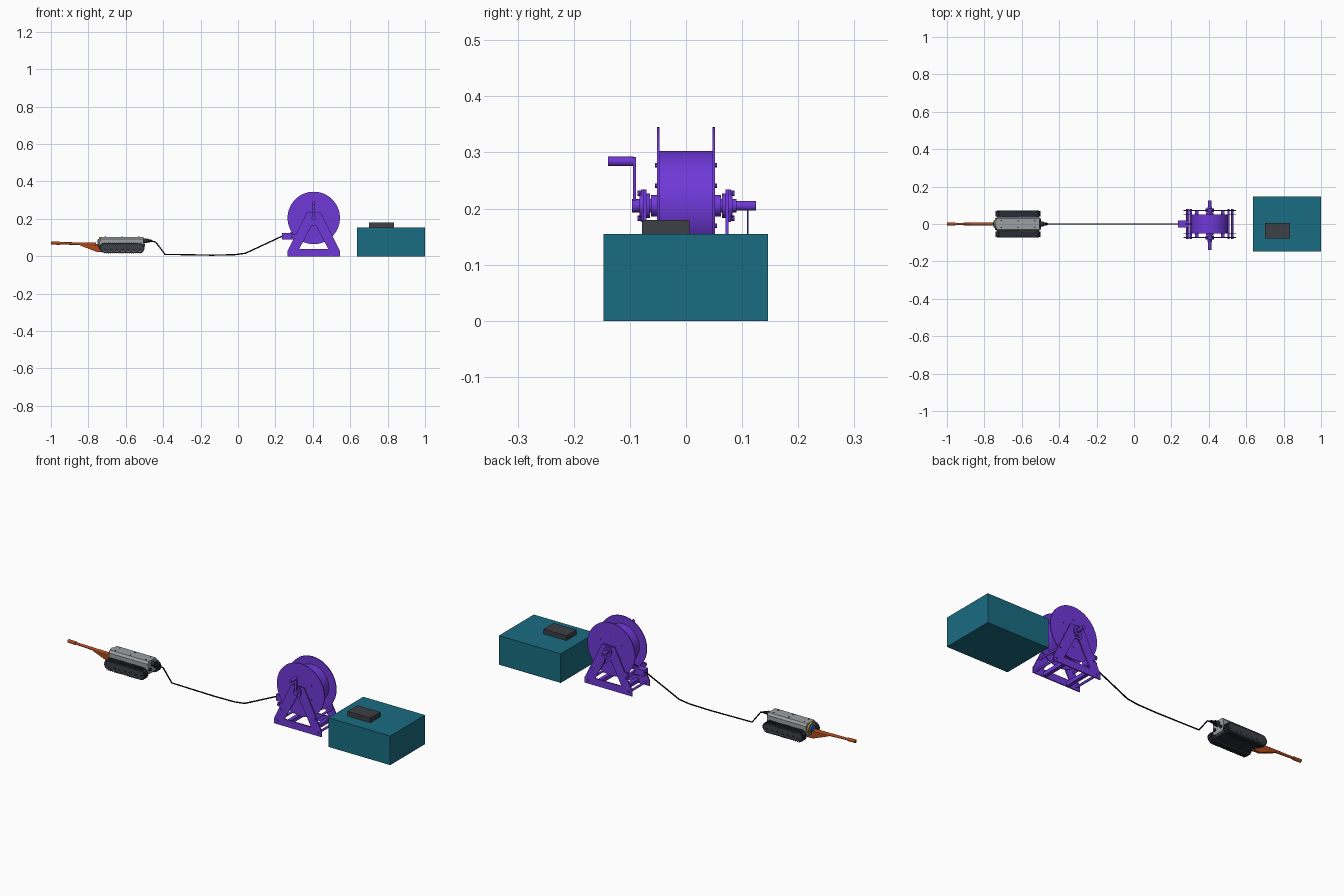
import bpy, bmesh
from math import sin, cos, pi
from mathutils import Vector

if "Cube" in bpy.data.objects:
    bpy.data.objects.remove(bpy.data.objects["Cube"])


def material(name, rgb):
    m = bpy.data.materials.new(name)
    m.diffuse_color = (*rgb, 1)
    m.use_nodes = True
    m.node_tree.nodes["Principled BSDF"].inputs["Base Color"].default_value = m.diffuse_color
    return m


TEAL = material("teal", (0.01, 0.15, 0.22))
PURPLE = material("purple", (0.16, 0.04, 0.68))
ORANGE = material("orange", (0.42, 0.07, 0.012))
DARK = material("dark", (0.02, 0.026, 0.036))
CHAR = material("charcoal", (0.045, 0.05, 0.06))
SILVER = material("silver", (0.33, 0.35, 0.36))
GOLD = material("gold", (0.55, 0.33, 0.03))
BLUE = material("blue", (0.02, 0.13, 0.65))
BLACK = material("black", (0.006, 0.006, 0.008))


def finish(name, bm, mat):
    bmesh.ops.recalc_face_normals(bm, faces=bm.faces[:])
    me = bpy.data.meshes.new(name)
    bm.to_mesh(me)
    bm.free()
    ob = bpy.data.objects.new(name, me)
    bpy.context.collection.objects.link(ob)
    me.materials.append(mat)
    return ob


def box(name, x, y, z, mat):
    bm = bmesh.new()
    bmesh.ops.create_cube(bm, size=1)
    for v in bm.verts:
        v.co = [(a + b) / 2 + c * (b - a) for (a, b), c in zip((x, y, z), v.co)]
    return finish(name, bm, mat)


def rod(name, p, q, r, mat, r2=None, n=32):
    p, q = Vector(p), Vector(q)
    bm = bmesh.new()
    bmesh.ops.create_cone(bm, cap_ends=True, segments=n, radius1=r,
                          radius2=r if r2 is None else r2, depth=(q - p).length)
    rot = (q - p).to_track_quat('Z', 'Y')
    for v in bm.verts:
        v.co = rot @ v.co + (p + q) / 2
    return finish(name, bm, mat)


def prism(name, pts, axis, lo, hi, mat):
    """Extrude an (x,z) outline along y, or a (y,z) outline along x."""
    bm = bmesh.new()
    put = (lambda p, d: (p[0], d, p[1])) if axis == 'Y' else (lambda p, d: (d, p[0], p[1]))
    f = bm.faces.new([bm.verts.new(put(p, lo)) for p in pts])
    ext = bmesh.ops.extrude_face_region(bm, geom=[f])
    shift = Vector(put((0, 0), hi - lo))
    bmesh.ops.translate(bm, vec=shift, verts=[v for v in ext['geom'] if isinstance(v, bmesh.types.BMVert)])
    return finish(name, bm, mat)


def curve(name, loops, mat, extrude=0, bevel=0):
    """Flat plate with holes (extrude) or a cable (bevel)."""
    cu = bpy.data.curves.new(name, 'CURVE')
    cu.dimensions = '2D' if extrude else '3D'
    if extrude:
        cu.fill_mode, cu.extrude = 'BOTH', extrude
    else:
        cu.bevel_depth, cu.bevel_resolution, cu.use_fill_caps = bevel, 2, True
    for pts in loops:
        s = cu.splines.new('POLY')
        s.points.add(len(pts) - 1)
        for sp, p in zip(s.points, pts):
            sp.co = (*p, 0, 1) if len(p) == 2 else (*p, 1)
        s.use_cyclic_u = bool(extrude)
    cu.materials.append(mat)
    ob = bpy.data.objects.new(name, cu)
    bpy.context.collection.objects.link(ob)
    return ob


# Control case with the handset on its lid
box("control_case", (0.636, 1.0), (-0.147, 0.146), (0, 0.155), TEAL)
box("handset", (0.70, 0.835), (-0.078, 0.006), (0.155, 0.18), CHAR)

# Cable reel: drum, flanges, axle
RX, RZ = 0.405, 0.205
rod("reel_drum", (RX, -0.049, RZ), (RX, 0.049, RZ), 0.098, PURPLE, n=64)
rod("axle", (RX, -0.095, RZ), (RX, 0.09, RZ), 0.012, PURPLE)
for s, side in ((-1, "front"), (1, "back")):
    rod(side + "_flange", (RX, s * 0.047, RZ), (RX, s * 0.0515, RZ), 0.14, PURPLE, n=64)
    rod(side + "_hub", (RX, s * 0.0515, RZ), (RX, s * 0.062, RZ), 0.019, PURPLE)
    for i in range(6):
        a = pi / 2 + i * pi / 3
        x, z = RX + 0.072 * cos(a), RZ + 0.072 * sin(a)
        rod(side + "_flange_bolt", (x, s * 0.051, z), (x, s * 0.055, z), 0.004, PURPLE, n=6)
    # A-frame side plate with a triangular window
    plate = curve(side + "_a_frame", [
        [(0.265, 0), (0.545, 0), (0.545, 0.028), (0.442, 0.234), (0.368, 0.234), (0.265, 0.028)],
        [(0.327, 0.038), (0.483, 0.038), (0.416, 0.165), (0.394, 0.165)]], PURPLE, extrude=0.003)
    plate.rotation_euler.x = pi / 2
    plate.location.y = s * 0.073
    # Bearing
    rod(side + "_bearing_inner", (RX, s * 0.064, RZ), (RX, s * 0.070, RZ), 0.022, PURPLE)
    rod(side + "_bearing", (RX, s * 0.069, RZ), (RX, s * 0.083, RZ), 0.022, PURPLE)
    prism(side + "_bearing_flange", [(RX - 0.013, RZ - 0.029), (RX + 0.013, RZ - 0.029),
          (RX + 0.022, RZ), (RX + 0.013, RZ + 0.029), (RX - 0.013, RZ + 0.029), (RX - 0.022, RZ)],
          'Y', *sorted((s * 0.074, s * 0.080)), PURPLE)
    for dz in (-0.022, 0.022):
        rod(side + "_bearing_bolt", (RX, s * 0.078, RZ + dz), (RX, s * 0.086, RZ + dz), 0.005, PURPLE, n=6)

# Cross bars tying the two side plates
for x, z in ((0.285, 0.018), (0.525, 0.018), (0.305, 0.085), (0.505, 0.085)):
    rod("cross_bar", (x, -0.08, z), (x, 0.08, z), 0.006, PURPLE, n=16)
for x in (0.335, 0.475):
    box("base_bar", (x - 0.01, x + 0.01), (-0.072, 0.072), (0.004, 0.024), PURPLE)

# Crank handle
box("crank_arm", (RX - 0.007, RX + 0.007), (-0.0945, -0.0895), (0.197, 0.292), PURPLE)
rod("crank_hub", (RX, -0.096, RZ), (RX, -0.083, RZ), 0.012, PURPLE)
rod("crank_grip", (RX, -0.139, 0.284), (RX, -0.094, 0.284), 0.0085, PURPLE)

# Rotary coupling and its anti-rotation strut
rod("rotary_coupling", (RX, 0.085, RZ), (RX, 0.125, RZ), 0.0088, PURPLE)
curve("coupling_strut", [[(RX, 0.11, 0.205), (RX, 0.11, 0.15), (RX, 0.073, 0.15)]], PURPLE, bevel=0.0015)

# Cable guide and its bracket
box("cable_guide", (0.236, 0.298), (-0.018, 0.018), (0.09, 0.124), PURPLE)
rod("guide_bar", (0.292, -0.08, 0.107), (0.292, 0.08, 0.107), 0.006, PURPLE, n=16)
for s in (-1, 1):
    box("guide_bracket", (0.286, 0.325), (s * 0.073 - 0.003, s * 0.073 + 0.003), (0.097, 0.117), PURPLE)

# Tether lying on the ground
curve("tether", [[(0.33, 0, 0.14), (0.235, 0, 0.107), (0.04, 0, 0.016), (-0.02, 0, 0.008), (-0.14, 0, 0.006),
                  (-0.39, 0, 0.01), (-0.44, 0, 0.076), (-0.47, 0, 0.083)]], BLACK, bevel=0.0035)

# Crawler body
BODY = [(-0.029, 0.104), (0.029, 0.104), (0.038, 0.092), (0.038, 0.05), (0.029, 0.036),
        (-0.029, 0.036), (-0.038, 0.05), (-0.038, 0.092)]
prism("crawler_body", BODY, 'X', -0.735, -0.505, SILVER)
box("belly_plate", (-0.72, -0.52), (-0.04, 0.04), (0.028, 0.037), DARK)
for x in (-0.71, -0.62, -0.53):
    for y in (-0.018, 0.018):
        rod("lid_screw", (x, y, 0.103), (x, y, 0.1055), 0.004, CHAR, n=12)

# Camera lens in the nose
rod("lens_ring", (-0.744, 0, 0.072), (-0.732, 0, 0.072), 0.031, GOLD)
rod("lens", (-0.750, 0, 0.072), (-0.738, 0, 0.072), 0.018, BLUE, r2=0.025)

# Rear panel connectors
rod("tether_plug", (-0.507, 0, 0.083), (-0.485, 0, 0.083), 0.013, DARK)
rod("tether_boot", (-0.486, 0, 0.083), (-0.46, 0, 0.082), 0.010, BLACK, r2=0.006)
for y in (-0.022, 0.022):
    rod("rear_port", (-0.507, y, 0.06), (-0.498, y, 0.06), 0.008, DARK, n=20)

# Tracks: belt outline, cleats, side plate, rollers
C = [(-0.713, 0.045, 0.0265), (-0.527, 0.043, 0.0265)]


def outline(inset, n=12):
    (x0, z0, r0), (x1, z1, r1) = C
    left = [(x0 - (r0 - inset) * sin(pi * i / n), z0 + (r0 - inset) * cos(pi * i / n)) for i in range(n + 1)]
    right = [(x1 + (r1 - inset) * sin(pi * i / n), z1 - (r1 - inset) * cos(pi * i / n)) for i in range(n + 1)]
    return left + right


for s, side in ((-1, "right"), (1, "left")):
    def span(a, b):
        return sorted((s * a, s * b))
    prism(side + "_track", outline(0), 'Y', *span(0.041, 0.070), DARK)
    prism(side + "_track_plate", outline(0.008), 'Y', *span(0.038, 0.0715), CHAR)
    for i in range(7):
        x = -0.71 + i * 0.031
        rod(side + "_roller", (x, s * 0.07, 0.036), (x, s * 0.0725, 0.036), 0.0065, DARK, n=16)
        box(side + "_roller_slot", (x - 0.008, x + 0.008), span(0.07, 0.0735), (0.026, 0.028), SILVER)
    for i in range(18):
        x = -0.715 + i * 0.0112
        for z in (0.0165, 0.0705):
            box(side + "_cleat", (x - 0.002, x + 0.002), span(0.042, 0.069), (z - 0.0015, z + 0.0025), DARK)
    for cx, cz, r in C:
        for i in range(1, 7):
            a = pi * i / 7
            d = Vector((sin(a) * (-1 if cx < -0.6 else 1), 0, cos(a)))
            p = Vector((cx, 0, cz)) + d * r
            rod(side + "_cleat_end", p + Vector((0, s * 0.042, 0)), p + Vector((0, s * 0.069, 0)), 0.002, DARK, n=6)

# Probe boom with brace on the nose
rod("probe_tip", (-1.0, 0, 0.071), (-0.955, 0, 0.070), 0.0088, ORANGE, n=24)
rod("probe_rod", (-0.957, 0, 0.070), (-0.76, 0, 0.064), 0.006, ORANGE, r2=0.009, n=24)
prism("probe_brace", [(-0.86, 0.068), (-0.84, 0.056), (-0.752, 0.022), (-0.715, 0.022),
                      (-0.715, 0.036), (-0.755, 0.066)], 'Y', -0.007, 0.007, ORANGE)

# Smooth the round parts, keep hard edges
for ob in bpy.context.scene.objects:
    ob.select_set(ob.type == 'MESH')
bpy.context.view_layer.objects.active = bpy.data.objects["reel_drum"]
bpy.ops.object.shade_smooth_by_angle()
